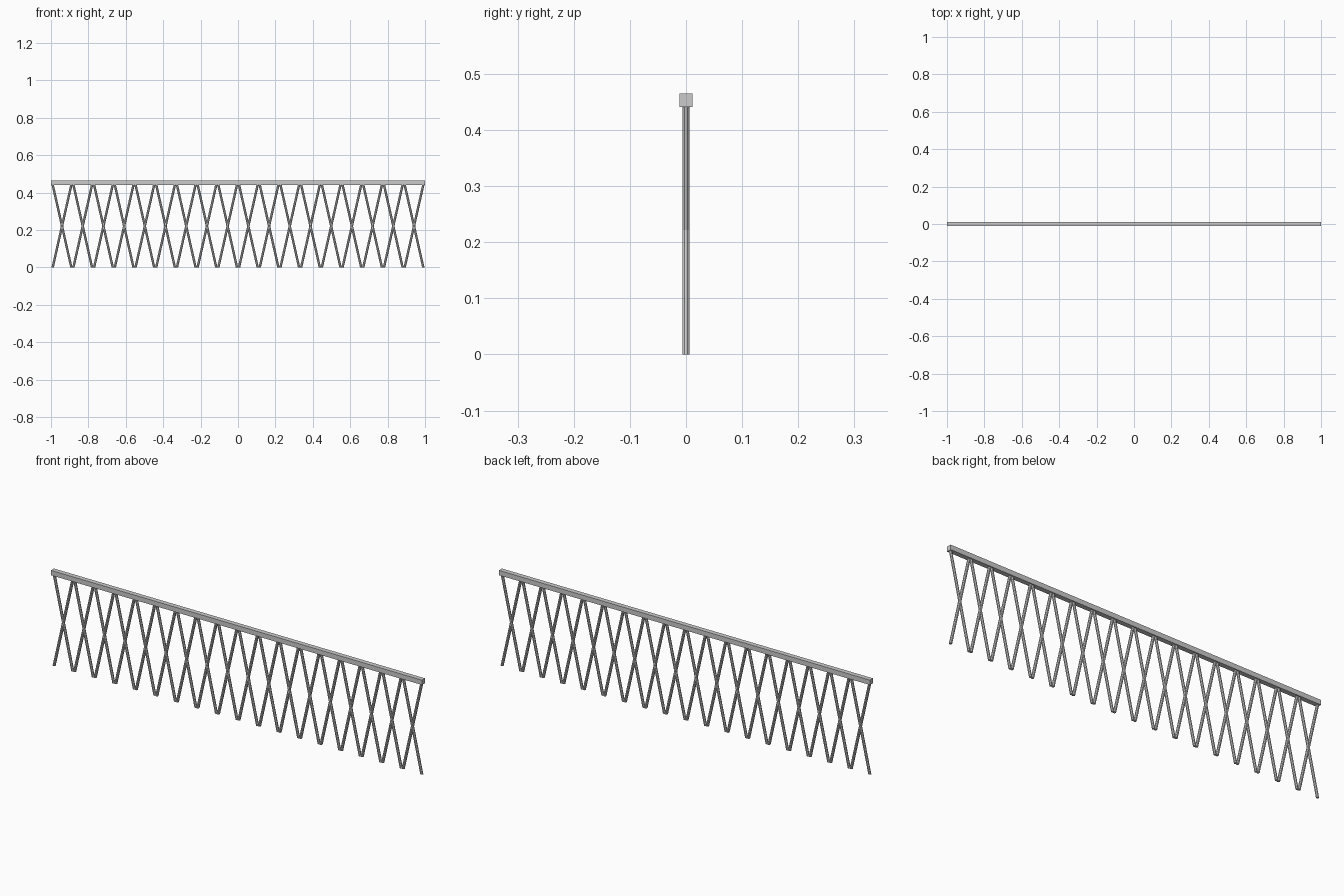
import bpy, bmesh, math

if "Cube" in bpy.data.objects:
    bpy.data.objects.remove(bpy.data.objects["Cube"])

PITCH = 0.1107      # bay spacing
BAYS = 18
HALF = 0.05         # half width of each cross at its ends
TOP = 0.443         # underside of rail
R = 0.0065          # bar radius
SIDES = 8


def make_object(name, bm):
    bmesh.ops.recalc_face_normals(bm, faces=bm.faces)
    mesh = bpy.data.meshes.new(name)
    bm.to_mesh(mesh)
    bm.free()
    obj = bpy.data.objects.new(name, mesh)
    bpy.context.collection.objects.link(obj)
    return obj


def add_bar(bm, x0, x1):
    # slanted round bar with level cut ends
    rings = []
    for x, z in ((x0, 0.0), (x1, TOP)):
        ring = []
        for i in range(SIDES):
            a = 2 * math.pi * (i + 0.5) / SIDES
            r = R / math.cos(math.pi / SIDES)
            ring.append(bm.verts.new((x + r * math.cos(a), r * math.sin(a), z)))
        rings.append(ring)
    low, high = rings
    for i in range(SIDES):
        j = (i + 1) % SIDES
        bm.faces.new((low[i], low[j], high[j], high[i]))
    bm.faces.new(low[::-1])
    bm.faces.new(high)


# Square top rail
bm = bmesh.new()
bmesh.ops.create_cube(bm, size=1)
for v in bm.verts:
    v.co = (v.co.x * 2, v.co.y * 0.0235, v.co.z * 0.0235 + 0.453)
make_object("top_rail", bm)

# Crossed bars, one cross per bay
for k in range(BAYS):
    c = (k - (BAYS - 1) / 2) * PITCH
    bm = bmesh.new()
    add_bar(bm, c - HALF, c + HALF)
    add_bar(bm, c + HALF, c - HALF)
    make_object(f"cross_bars_{k + 1}", bm)
